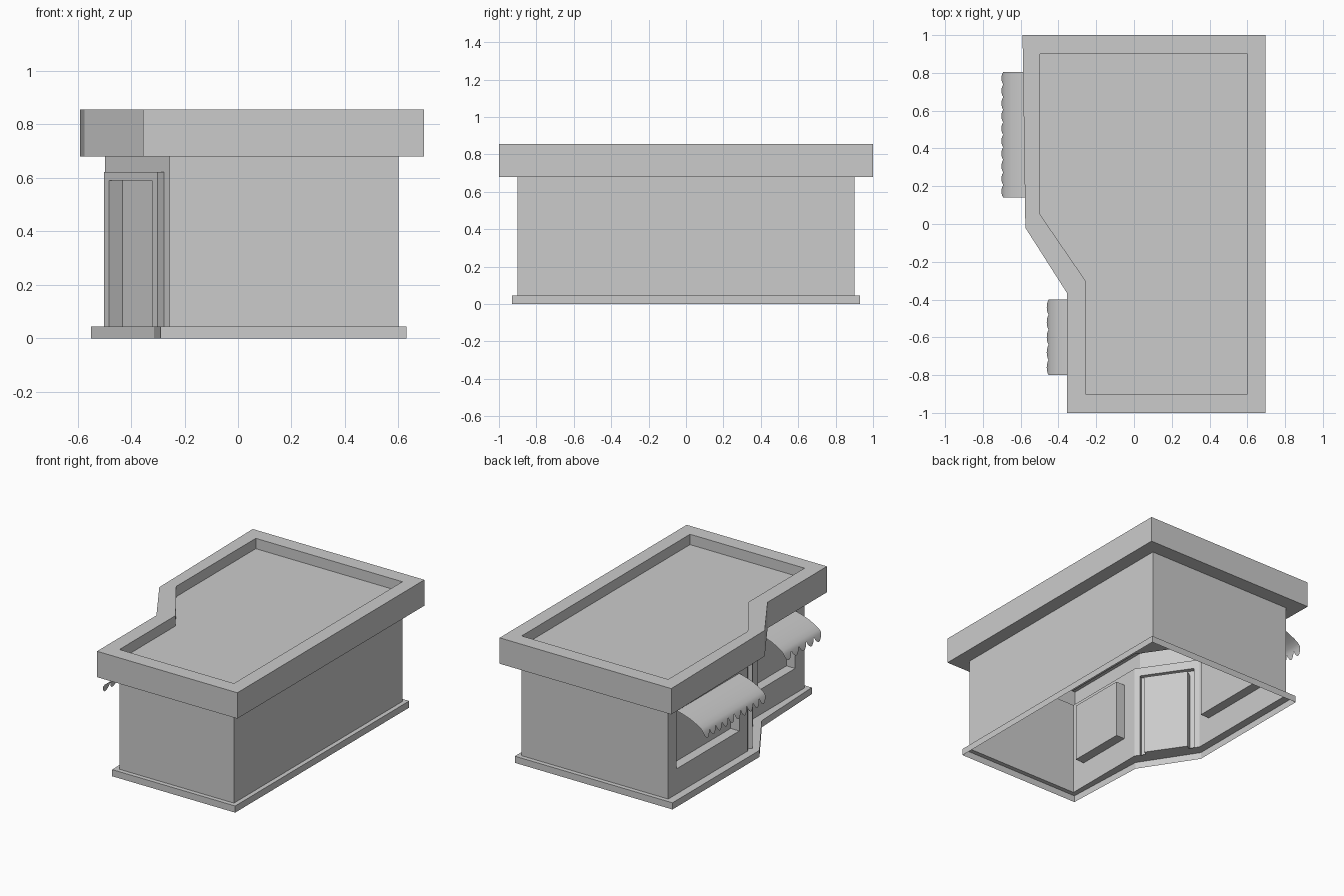
import bpy, bmesh, math
from mathutils import Vector

if "Cube" in bpy.data.objects:
    bpy.data.objects.remove(bpy.data.objects["Cube"])

Z_BASE, Z_WALL, Z_ROOF, Z_DECK = 0.045, 0.68, 0.855, 0.785

# Plan outlines, counter-clockwise from the front-left corner
BASE = [(-0.29, -0.93), (0.63, -0.93), (0.63, 0.93), (-0.55, 0.93), (-0.55, 0.0), (-0.315, -0.36)]
WALL = [(-0.257, -0.9), (0.6, -0.9), (0.6, 0.9), (-0.497, 0.9), (-0.497, 0.05), (-0.257, -0.3)]
EAVE = [(-0.355, -1.0), (0.695, -1.0), (0.695, 1.0), (-0.59, 1.0), (-0.575, -0.02), (-0.355, -0.365)]


def ring(outline, z):
    return [Vector((x, y, z)) for x, y in outline]


def bridge(bm, loops, cap=False):
    """Skin successive loops of equal length, skipping empty faces."""
    for a, b in zip(loops, loops[1:]):
        for i in range(len(a)):
            j = (i + 1) % len(a)
            q = [a[i], a[j], b[j], b[i]]
            if (q[2] - q[0]).cross(q[3] - q[1]).length > 1e-7:
                bm.faces.new([bm.verts.new(p) for p in q])
    if cap:
        bm.faces.new([bm.verts.new(p) for p in loops[-1]])


def finish(bm, name):
    bmesh.ops.remove_doubles(bm, verts=bm.verts, dist=1e-5)
    me = bpy.data.meshes.new(name)
    bm.to_mesh(me)
    bm.free()
    ob = bpy.data.objects.new(name, me)
    bpy.context.collection.objects.link(ob)
    return ob


def panel(bm, p0, p1, steps):
    """Wall face with nested rectangles (s0, s1, z0, z1, outward offset)."""
    p0, p1 = Vector((*p0, 0)), Vector((*p1, 0))
    d = p1 - p0
    n = Vector((d.y, -d.x, 0)).normalized()
    loops = []
    for s0, s1, z0, z1, off in [(0, 1, Z_BASE, Z_WALL, 0)] + steps:
        loops.append([p0 + d * s + n * off + Vector((0, 0, z))
                      for s, z in ((s0, z0), (s1, z0), (s1, z1), (s0, z1))])
    bridge(bm, loops, cap=True)


# Plinth, open underneath
bm = bmesh.new()
bridge(bm, [ring(BASE, 0), ring(BASE, Z_BASE), ring(WALL, Z_BASE)])
finish(bm, "plinth")

# Walls: three plain sides, two recessed windows and a framed door
bm = bmesh.new()
for i in range(3):
    panel(bm, WALL[i], WALL[i + 1], [])
big = (0.106, 0.894, 0.215, 0.605)
small = (0.167, 0.833, 0.215, 0.605)
panel(bm, WALL[3], WALL[4], [(*big, 0), (*big, -0.065)])
panel(bm, WALL[5], WALL[0], [(*small, 0), (*small, -0.065)])
frame = (0.083, 0.917, Z_BASE, 0.622)
door = (0.167, 0.833, Z_BASE, 0.59)
panel(bm, WALL[4], WALL[5], [(*frame, 0), (*frame, 0.03), (*door, 0.03), (*door, -0.03)])
finish(bm, "walls")

# Roof: overhang, fascia, parapet rim and sunken deck
bm = bmesh.new()
bridge(bm, [ring(WALL, Z_WALL), ring(EAVE, Z_WALL), ring(EAVE, Z_ROOF),
            ring(WALL, Z_ROOF), ring(WALL, Z_DECK)], cap=True)
finish(bm, "roof")


def awning(name, wall_x, y0, y1, scallops):
    """Thin curved sheet with a scalloped hanging edge."""
    bm = bmesh.new()
    profile = [(0, 0), (0.05, -0.013), (0.1, -0.03), (0.15, -0.055), (0.18, -0.075), (0.195, -0.095)]
    n = scallops * 8
    cols = []
    for k in range(n + 1):
        y = y0 + (y1 - y0) * k / n
        b = abs(math.sin(math.pi * k / 8)) ** 0.7
        pts = profile + [(0.195 + 0.01 * b, -0.095 - 0.045 * b)]
        cols.append([Vector((wall_x - px, y, 0.605 + pz)) for px, pz in pts])
    for a, b in zip(cols, cols[1:]):
        for i in range(len(a) - 1):
            bm.faces.new([bm.verts.new(p) for p in (a[i], b[i], b[i + 1], a[i + 1])][::-1])
    ob = finish(bm, name)
    bpy.ops.object.select_all(action='DESELECT')
    ob.select_set(True)
    bpy.context.view_layer.objects.active = ob
    bpy.ops.object.shade_smooth_by_angle(angle=math.radians(35))


# Awnings over the two windows
awning("large_awning", -0.497, 0.14, 0.805, 10)
awning("small_awning", -0.257, -0.8, -0.4, 5)
